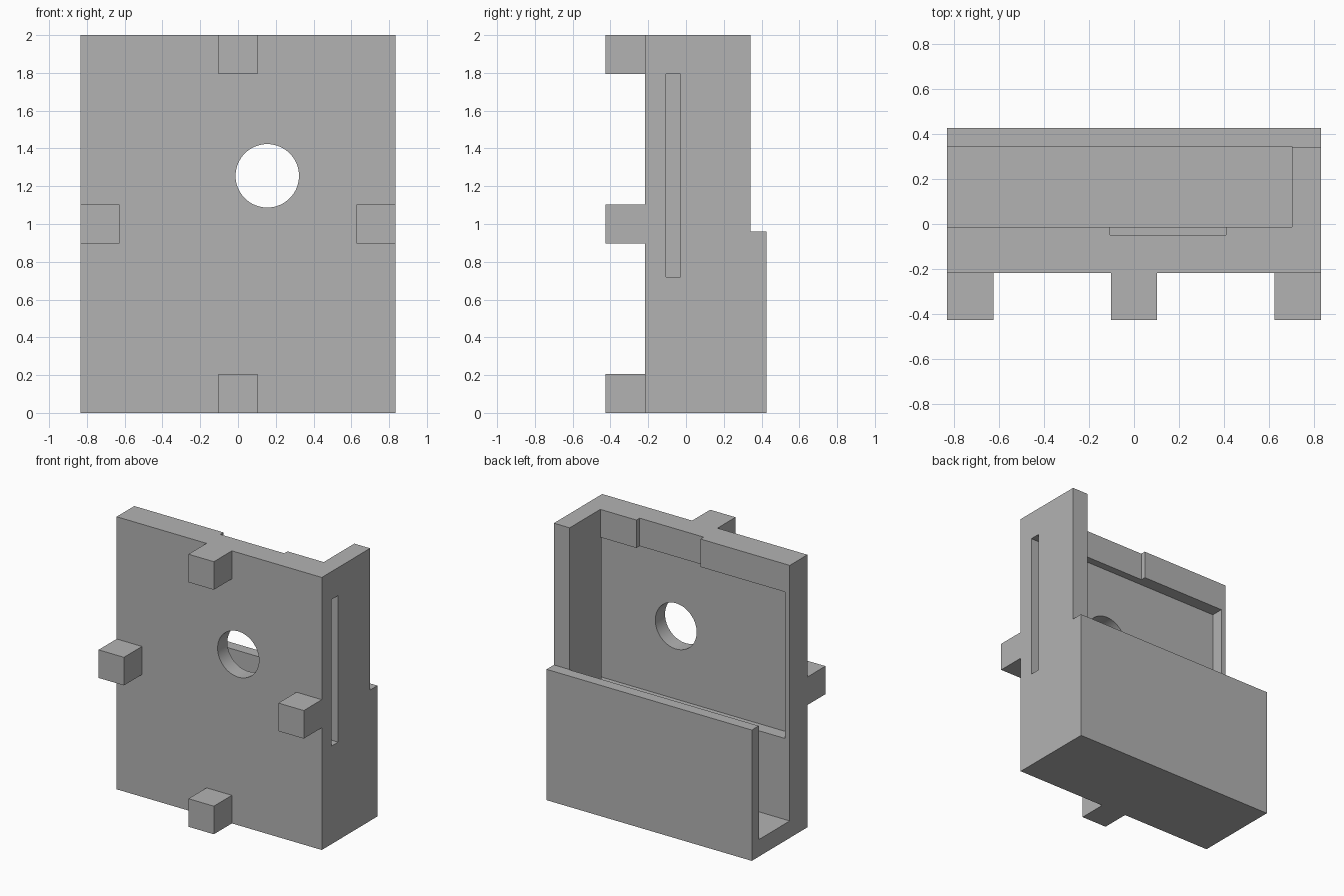
import bpy, bmesh, math
from mathutils import Matrix, Vector

cube = bpy.data.objects.get("Cube")
if cube:
    bpy.data.objects.remove(cube, do_unlink=True)

# One plain grey material
grey = bpy.data.materials.new("light grey")
grey.use_nodes = True
colour = (0.45, 0.45, 0.45, 1)
grey.diffuse_color = colour
grey.node_tree.nodes["Principled BSDF"].inputs["Base Color"].default_value = colour


def add_object(name, bm):
    mesh = bpy.data.meshes.new(name)
    bm.to_mesh(mesh)
    bm.free()
    mesh.materials.append(grey)
    obj = bpy.data.objects.new(name, mesh)
    bpy.context.collection.objects.link(obj)
    return obj


def box(name, x, y, z):
    """Box from (min, max) ranges along each axis."""
    bm = bmesh.new()
    centre = Vector([sum(r) / 2 for r in (x, y, z)])
    size = [r[1] - r[0] for r in (x, y, z)]
    bmesh.ops.create_cube(bm, size=1, matrix=Matrix.Translation(centre) @ Matrix.Diagonal((*size, 1)))
    return add_object(name, bm)


def cut(target, cutter):
    cutter.hide_render = True
    mod = target.modifiers.new(cutter.name, "BOOLEAN")
    mod.operation = "DIFFERENCE"
    mod.solver = "EXACT"
    mod.object = cutter
    bpy.context.view_layer.objects.active = target
    bpy.ops.object.modifier_apply(modifier=mod.name)
    bpy.data.objects.remove(cutter, do_unlink=True)


W, FRONT, BACK = 0.833, -0.218, 0.427     # half width, plate front, rear face
PLATE, POCKET = -0.013, 0.342             # cavity limits in depth
WALL = 0.705                              # inner face of the side wall
OVER = 0.2                                # cutter overshoot

# Housing block, hollowed into plate, side wall, floor and low rear panel
body = box("housing", (-W, W), (FRONT, BACK), (0, 2))
cut(body, box("rear_step", (-W - OVER, W + OVER), (POCKET, BACK + OVER), (0.96, 2 + OVER)))
cut(body, box("cavity", (-W - OVER, WALL), (PLATE, POCKET + 0.004), (0.125, 2 + OVER)))

# Shallow recess in the plate, side insertion slot and notch in the top lip
cut(body, box("recess", (-0.795, WALL), (-0.105, PLATE + 0.1), (0.72, 1.795)))
cut(body, box("side_slot", (WALL - 0.1, W + OVER), (-0.105, -0.03), (0.72, 1.795)))
cut(body, box("lip_notch", (-0.108, 0.411), (-0.05, PLATE + 0.1), (1.7, 2 + OVER)))

# Round hole through the plate
bm = bmesh.new()
bmesh.ops.create_cone(bm, cap_ends=True, segments=64, radius1=0.168, radius2=0.168, depth=0.4,
                      matrix=Matrix.Translation((0.155, -0.15, 1.255)) @ Matrix.Rotation(math.pi / 2, 4, "X"))
cut(body, add_object("round_hole", bm))

# Four square pegs at the middle of each edge of the plate
P = 0.206
for name, x, z in (("top_peg", -P / 2, 2 - P), ("bottom_peg", -P / 2, 0),
                   ("left_peg", W - P, 1 - P / 2), ("right_peg", -W, 1 - P / 2)):
    box(name, (x, x + P), (-BACK, FRONT), (z, z + P))

# Smooth hole wall with sharp edges kept
bpy.ops.object.select_all(action="DESELECT")
body.select_set(True)
bpy.context.view_layer.objects.active = body
bpy.ops.object.shade_smooth_by_angle(angle=math.radians(30))
